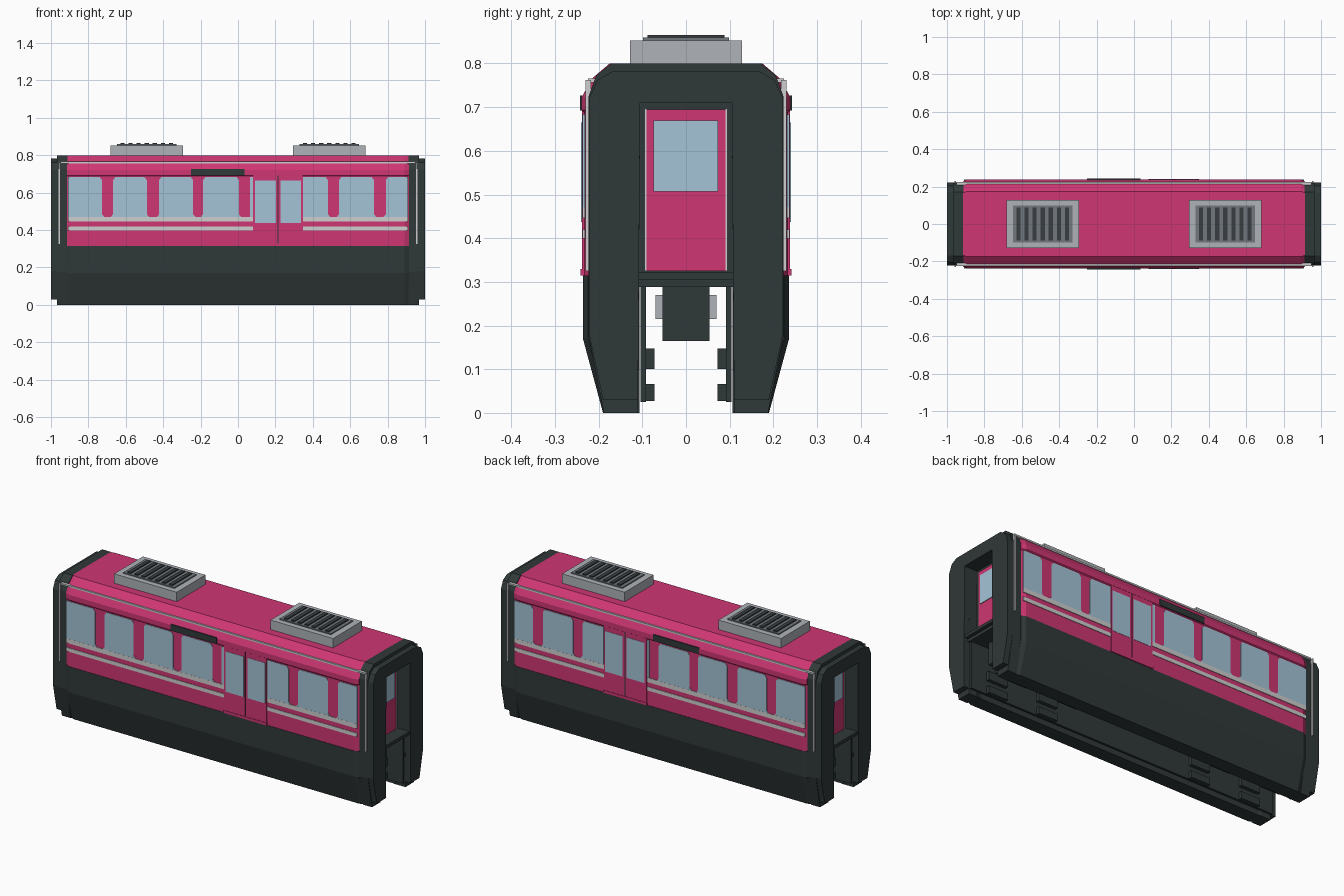
import bpy, bmesh
from mathutils import Vector

if "Cube" in bpy.data.objects:
    bpy.data.objects.remove(bpy.data.objects["Cube"], do_unlink=True)


def material(name, rgb):
    m = bpy.data.materials.new(name)
    m.use_nodes = True
    m.diffuse_color = (*rgb, 1)
    m.node_tree.nodes["Principled BSDF"].inputs["Base Color"].default_value = (*rgb, 1)
    return m


PINK = material("pink paint", (0.62, 0.037, 0.17))
DARK = material("dark shell", (0.030, 0.040, 0.040))
GLASS = material("blue glass", (0.37, 0.55, 0.68))
LIGHT = material("light grey", (0.43, 0.45, 0.48))
STRIPE = material("silver stripe", (0.62, 0.62, 0.63))
MID = material("grille grey", (0.17, 0.19, 0.21))
SLAT = material("slat grey", (0.04, 0.047, 0.052))


def loft(name, sections, mat):
    """Join rings of matching 3D points into one closed solid."""
    bm = bmesh.new()
    rings = [[bm.verts.new(p) for p in s] for s in sections]
    for a, b in zip(rings, rings[1:]):
        for i in range(len(a)):
            j = (i + 1) % len(a)
            bm.faces.new((a[i], a[j], b[j], b[i]))
    bm.faces.new(rings[0])
    bm.faces.new(rings[-1])
    bmesh.ops.recalc_face_normals(bm, faces=bm.faces)
    me = bpy.data.meshes.new(name)
    bm.to_mesh(me)
    bm.free()
    me.materials.append(mat)
    ob = bpy.data.objects.new(name, me)
    bpy.context.collection.objects.link(ob)
    return ob


def prism_x(name, yz, x0, x1, mat):
    return loft(name, [[Vector((x, y, z)) for y, z in yz] for x in (x0, x1)], mat)


def box(name, x0, x1, y0, y1, z0, z1, mat):
    return prism_x(name, [(y0, z0), (y1, z0), (y1, z1), (y0, z1)], x0, x1, mat)


def side_plate(name, xz, y0, y1, mat):
    """Matching plates on both long sides."""
    for s, side in ((1, "back"), (-1, "front")):
        loft(f"{side}_{name}", [[Vector((x, s * y, z)) for x, z in xz] for y in (y0, y1)], mat)


def side_box(name, x0, x1, z0, z1, y0, y1, mat):
    side_plate(name, [(x0, z0), (x1, z0), (x1, z1), (x0, z1)], y0, y1, mat)


def tapered(name, yz, mat):
    """Long hull section whose ends narrow slightly."""
    spans = ((-0.915, 0.95), (-0.89, 1), (0.89, 1), (0.915, 0.95))
    return loft(name, [[Vector((x, y * k, z)) for y, z in yz] for x, k in spans], mat)


def mirrored(half):
    return half + [(-y, z) for y, z in reversed(half)]


# Upper body and the two lower skirts
tapered("upper_body", mirrored([(0.234, 0.315), (0.234, 0.688), (0.239, 0.693), (0.239, 0.722),
                                (0.216, 0.765), (0.175, 0.80)]), PINK)
for s, side in ((1, "back"), (-1, "front")):
    tapered(side + "_skirt", [(s * y, z) for y, z in [(0.112, 0), (0.19, 0), (0.236, 0.17),
                              (0.236, 0.315), (0.112, 0.315)]], DARK)
    box(side + "_inner_panel", -0.965, 0.965, s * 0.092, s * 0.104, 0.025, 0.30, DARK)
box("floor", -0.975, 0.975, -0.113, 0.113, 0.288, 0.318, DARK)

# Side windows, with chamfered top corners and flared lower corners
windows = [(-0.908, -0.727), (-0.668, -0.487), (-0.422, -0.24), (-0.187, 0.005),
           (0.348, 0.481), (0.54, 0.727), (0.79, 0.908)]
for i, (a, b) in enumerate(windows):
    fa = 0 if a < -0.9 or i == 4 else 0.012
    fb = 0 if b > 0.9 else 0.012
    side_plate(f"window_{i + 1}", [(a - fa, 0.471), (b + fb, 0.471), (b, 0.484), (b, 0.667),
               (b - fb, 0.683), (a + fa, 0.683), (a, 0.667), (a, 0.484)], 0.231, 0.2365, GLASS)
side_box("narrow_window", 0.064, 0.079, 0.471, 0.683, 0.231, 0.2365, GLASS)

# Paired stripes on either side of the doors
for i, (a, b) in enumerate(((-0.908, 0.079), (0.347, 0.908))):
    side_box(f"upper_stripe_{i}", a, b, 0.446, 0.471, 0.231, 0.237, STRIPE)
    side_box(f"lower_stripe_{i}", a, b, 0.399, 0.420, 0.231, 0.237, STRIPE)

# Sliding side doors
side_box("door_gap", 0.209, 0.219, 0.32, 0.705, 0.231, 0.2365, DARK)
for i, (a, b) in enumerate(((0.081, 0.211), (0.217, 0.345))):
    side_box(f"door_leaf_{i}", a, b, 0.325, 0.705, 0.231, 0.2385, PINK)
for i, (a, b) in enumerate(((0.091, 0.203), (0.228, 0.338))):
    side_box(f"door_window_{i}", a, b, 0.437, 0.665, 0.234, 0.240, GLASS)
side_box("door_sill", 0.078, 0.347, 0.315, 0.329, 0.231, 0.241, PINK)

# Destination boards and roof gutters
side_box("destination_board", -0.25, 0.036, 0.692, 0.727, 0.23, 0.243, DARK)
side_box("gutter", -0.95, 0.95, 0.757, 0.766, 0.208, 0.224, STRIPE)

# End caps, gangway frames, end doors and corner rails
cap = [(0.110, 0), (0.188, 0), (0.223, 0.175), (0.223, 0.725), (0.206, 0.772), (0.172, 0.80)]
cap_arch = mirrored(cap) + [(-0.105, 0.71), (0.105, 0.71)]
frame = [(0.110, 0.03), (0.190, 0.03), (0.222, 0.18), (0.222, 0.72), (0.203, 0.762), (0.168, 0.782)]
frame_arch = mirrored(frame) + [(-0.105, 0.71), (0.105, 0.71)]
for s, end in ((1, "left"), (-1, "right")):
    prism_x(end + "_end_cap", cap_arch, s * 0.912, s * 0.968, DARK)
    prism_x(end + "_gangway_frame", frame_arch, s * 0.968, s * 1.0, DARK)
    box(end + "_doorstep", s * 0.915, s * 0.995, -0.112, 0.112, 0.305, 0.322, DARK)
    box(end + "_door_surround", s * 0.914, s * 0.918, -0.108, 0.108, 0.315, 0.712, DARK)
    box(end + "_end_door", s * 0.915, s * 0.924, -0.09, 0.09, 0.325, 0.695, PINK)
    box(end + "_end_door_window", s * 0.920, s * 0.928, -0.074, 0.073, 0.507, 0.67, GLASS)
    for t, side in ((1, "back"), (-1, "front")):
        box(f"{end}_{side}_door_trim", s * 0.915, s * 0.926, t * 0.09, t * 0.095, 0.325, 0.697, STRIPE)
    side_box(end + "_corner_rail", s * 0.951, s * 0.961, 0.325, 0.762, 0.218, 0.230, STRIPE)

# Guide wheels and drive units in the track channel
for cx in (-0.65, 0.65):
    box("drive_unit", cx - 0.24, cx + 0.24, -0.054, 0.054, 0.165, 0.29, DARK)
    box("drive_axle_block", cx - 0.08, cx + 0.08, -0.07, 0.07, 0.215, 0.27, LIGHT)
    for dx in (-0.16, 0.16):
        for z0, z1 in ((0.10, 0.148), (0.027, 0.066)):
            side_box("guide_wheel", cx + dx - 0.06, cx + dx + 0.06, z0, z1, 0.072, 0.094, DARK)

# Roof cooling units with slatted grilles
for cx in (-0.488, 0.488):
    box("cooling_unit", cx - 0.195, cx + 0.195, -0.128, 0.128, 0.795, 0.853, LIGHT)
    box("cooling_grille", cx - 0.16, cx + 0.16, -0.098, 0.098, 0.85, 0.859, MID)
    for i in range(7):
        x = cx + (i - 3) * 0.043
        box("grille_slat", x - 0.011, x + 0.011, -0.088, 0.088, 0.857, 0.865, SLAT)
